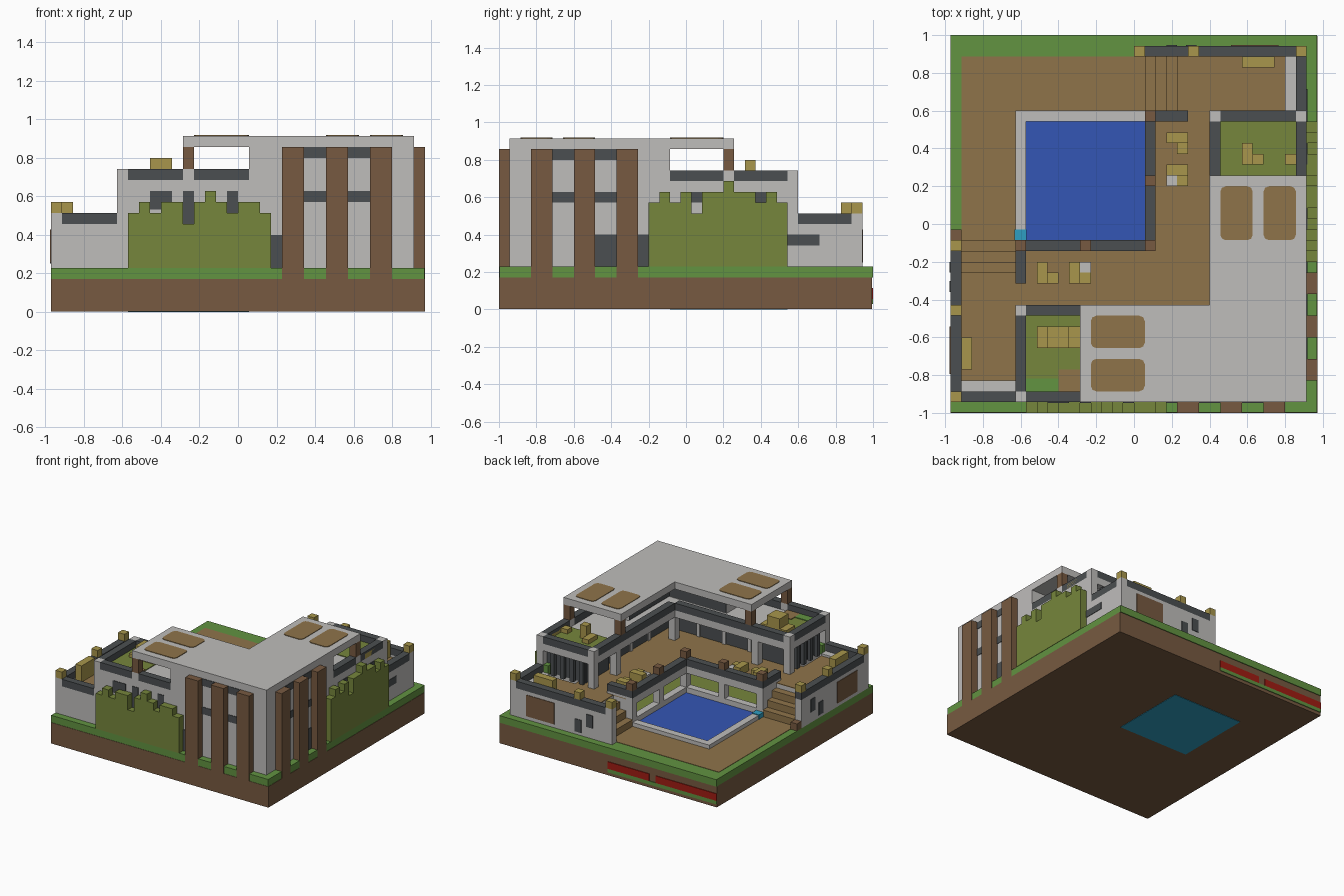
import bpy
import bmesh

if "Cube" in bpy.data.objects:
    bpy.data.objects.remove(bpy.data.objects["Cube"], do_unlink=True)

UNIT = 2 / 35          # one building block
SPAN = 34              # blocks across the plan's mirrored square


def material(name, hex_code):
    channels = [int(hex_code[n:n + 2], 16) / 255 for n in range(0, 6, 2)]
    linear = [c / 12.92 if c < 0.04 else ((c + 0.055) / 1.055) ** 2.4 for c in channels]
    mat = bpy.data.materials.new(name)
    mat.use_nodes = True
    mat.diffuse_color = (*linear, 1)
    shader = next(n for n in mat.node_tree.nodes if n.type == 'BSDF_PRINCIPLED')
    shader.inputs["Base Color"].default_value = (*linear, 1)
    return mat


wall = material("pale wall", "bfbdbb")
dark = material("dark slate", "4b4f51")
wood = material("brown wood", "775a41")
grass = material("grass green", "629341")
tan = material("tan planks", "8f744a")
leaf = material("olive leaf", "76863c")
gold = material("yellow timber", "a8964c")
water = material("blue water", "3456b5")
cyan = material("cyan water", "2f9fc2")
red = material("red band", "a01c12")


def twin_of(box):
    """Reflect a box across the plan's diagonal."""
    a, b, c, d, low, high = box
    return SPAN - d, SPAN - c, SPAN - b, SPAN - a, low, high


def part(name, mat, boxes, twin=True, rounded=0):
    """Boxes given in blocks as left, right, front, back, bottom, top."""
    if twin:
        boxes = list(boxes) + [twin_of(b) for b in boxes]
    bm = bmesh.new()
    for a, b, c, d, low, high in boxes:
        new = bmesh.ops.create_cube(bm, size=1)["verts"]
        for v in new:
            v.co.x = ((a + b) / 2 + v.co.x * (b - a) - SPAN / 2) * UNIT
            v.co.y = ((c + d) / 2 + v.co.y * (d - c)) * UNIT - 1
            v.co.z = ((low + high) / 2 + v.co.z * (high - low)) * UNIT
    if rounded:
        upright = [e for e in bm.edges if abs(e.verts[0].co.z - e.verts[1].co.z) > 0.001]
        bmesh.ops.bevel(bm, geom=upright, offset=rounded * UNIT, segments=2,
                        profile=0.5, affect='EDGES')
    mesh = bpy.data.meshes.new(name)
    bm.to_mesh(mesh)
    bm.free()
    mesh.materials.append(mat)
    obj = bpy.data.objects.new(name, mesh)
    bpy.context.scene.collection.objects.link(obj)
    return obj


def cubes(spots, low, high):
    """Single-block columns at the given plan spots."""
    return [(i, i + 1, j, j + 1, low, high) for i, j in spots]


# Ground, with the pool floor showing underneath
part("earth_base", wood, [(0, 34, 0, 34.9, 0.05, 3)], twin=False)
part("lawn", grass, [(0, 33.95, 0.05, 35, 3, 4)], twin=False)
part("pool_floor", cyan, [(7, 18, 16, 27, 0, 0.1)], twin=False)
part("lower_planting", grass, [(0, 17, 34.9, 35, 0.5, 1)], twin=False)
part("red_bands", red, [(0, 9.5, 34.9, 35, 1, 2), (10.5, 17, 34.9, 35, 1, 2)], twin=False)
part("paving", tan, [(1, 18, 16, 33, 4, 4.05)], twin=False)
part("shaded_floor", leaf, [(6, 27, 7, 16, 4, 4.1)])

# Pool
part("pool_water", water, [(7, 18, 16, 27, 4, 4.25)], twin=False)
part("pool_rim", wall, [(6, 18, 27, 28, 4, 4.6)])
part("pool_back_wall", wall, [(6, 19, 15, 16, 4, 5)])
part("water_spout", cyan, [(5.95, 7.05, 16, 17, 4, 4.7)], twin=False)

# Low wings with decks, outer walls and stairs
part("wing_block", wall, [(0, 6, 1, 13, 4, 7.6)])
part("wing_outer_wall", wall, [(0, 1, 1, 16, 4, 8), (0, 6, 1, 2, 4, 8),
                               (0, 1, 1, 2, 8, 9), (1, 6, 2, 3, 7, 8)])
part("back_wall_end", wall, [(17, 18, 33, 34, 4, 9)], twin=False)
part("left_wall_step", wood, [(0, 1, 16, 17, 4, 5)], twin=False)
part("wing_deck", tan, [(1, 6, 3, 13, 7.6, 7.7)])
part("wing_railing", dark, [(0, 1, 2, 16, 8, 9), (1, 6, 1, 2, 8, 9)])
part("stairs", tan, [(1, 6, 13 + s, 14 + s, 4, 7 - s) for s in range(3)])
part("stair_wall", wall, [(6, 7, 12, 16, 4, 8)])
part("stair_railing", dark, [(6, 7, 12, 15, 8, 9)])
part("garage_door", wood, [(-0.08, 0, 3.6, 8, 4.5, 7.5)])
part("wing_windows", dark, [(-0.08, 0, 11.2, 12.2, 4.4, 6.2), (-0.08, 0, 13, 14, 5.5, 7.3)])
lanterns = [(0, 1), (0, 9), (0, 15), (17, 33), (22, 33), (32, 33)]
part("lanterns", gold, cubes(lanterns, 9, 10), twin=False)

# Main deck overlooking the pool
part("deck_slab", wall, [(6, 27, 7, 15, 7, 7.6), (6, 19, 15, 16, 7, 8)])
part("deck_planks", tan, [(6, 27, 7, 15, 7.6, 7.7)])
part("deck_railing", dark, [(6, 19, 15, 16, 8, 9)])
rail_spots = [(6, 15), (12, 15), (18, 15)]
part("deck_columns", wall, cubes(rail_spots, 4, 7))
part("railing_posts", wood, cubes(rail_spots, 9, 10))

# Middle terraces
part("terrace_core", wall, [(7, 12, 1, 8, 4, 11), (6, 12, 1, 2, 4, 12)])
part("terrace_slab", wall, [(6, 12, 1, 10, 11, 12)])
part("terrace_columns", wall, cubes([(6, 9), (11, 9)], 7, 11))
part("terrace_corners", wall, cubes([(6, 1), (6, 9), (12, 1)], 12, 13))
part("terrace_railing", dark, [(7, 12, 1, 2, 12, 13), (6, 7, 2, 9, 12, 13),
                               (7, 24, 9, 10, 12, 13), (13, 18, 1, 2, 12, 13)])
part("terrace_lawn", leaf, [(7, 12, 2, 9, 12, 12.1)])
part("terrace_glass", dark, [(6.9, 7, 2, 8, 7.7, 10.8), (7, 12, 8, 8.1, 7.7, 10.8)])
part("terrace_slats", dark, [(6.2, 6.7, j, j + 0.6, 7.7, 11) for j in (3, 4.5, 6, 7.5)])
part("terrace_shrub", grass, [(6.1, 6.9, 2, 2.7, 7.7, 9)])

# Tall corner house
part("house_core", wall, [(12, 33, 1, 7, 4, 11), (18, 33, 1, 7, 12, 15)])
part("house_floor", wall, [(12, 33, 1, 10, 11, 12)])
part("house_roof", wall, [(12, 33, 1, 10, 15, 16)])
part("inner_column", wall, cubes([(24, 9)], 7.7, 11), twin=False)
part("house_glass", dark, [(13, 27, 7, 7.1, 7.7, 10.8), (18, 27, 7, 7.1, 12.1, 14.8)])
part("house_mullions", wall, [(i, i + 0.5, 7, 7.3, 7.7, 11) for i in (14, 18, 22)])
part("roof_posts", wood, cubes([(12, 1), (12, 9)], 13, 15))
part("skylights", tan, [(13, 18, j, j + 3, 16, 16.08) for j in (2, 6)], rounded=0.5)

# Street facades
part("facade_pillars", wood, [(i, i + 2, 0, 1, 3, 15) for i in (21, 25, 29)])
part("facade_bands", dark, [(i, i + 2, 0.93, 1, k, k + 1) for i in (23, 27) for k in (10, 14)])
part("facade_windows", dark, [(9, 11, 0.93, 1, 9.3, 11), (12, 13, 0.93, 1, 8, 11),
                              (16, 17, 0.93, 1, 9, 11)])
part("front_door", dark, [(20, 21, 0.93, 1, 4, 7)], twin=False)
part("side_glazing", dark, [(33, 33.07, 9, 14, 4, 7), (33, 33.07, 27, 30, 6, 7),
                            (33, 33.07, 18, 19, 10, 11)], twin=False)
front_tops = [9, 10, 9, 10, 10, 8, 10, 11, 10, 9, 10, 10, 9]
side_tops = [10, 11, 10, 11, 9, 11, 11, 12, 11, 11, 10, 11, 10]
part("front_hedge", leaf, [(7 + n, 8 + n, 0, 1, 4, top)
                           for n, top in enumerate(front_tops)], twin=False)
part("side_hedge", leaf, [(33, 34, 14 + n, 15 + n, 4, top)
                          for n, top in enumerate(side_tops)], twin=False)

# Furniture
part("deck_seats", gold, [(20, 22, 25, 26, 7.7, 8.8), (21, 22, 24, 25, 7.7, 8.5),
                          (20, 22, 22, 23, 7.7, 8.8), (21, 22, 21, 22, 7.7, 8.5)])
part("deck_tables", wall, cubes([(20, 21)], 7.7, 8.4))
part("deck_crates", gold, cubes([(27, 32), (28, 32), (29, 32)], 7.7, 10))
part("left_terrace_table", gold, [(9, 11, 6, 8, 12, 14), (8, 12, 6, 8, 12, 12.6)], twin=False)
part("back_terrace_seats", gold, [(27, 28, 23, 25, 12, 12.7), (28, 29, 23, 24, 12, 14),
                                  (31, 32, 23, 24, 12, 12.7), (32, 33, 23, 26, 12, 12.7)],
     twin=False)
part("left_soil_patch", tan, [(10, 12, 2, 4, 12, 12.2)], twin=False)
part("left_grass_patch", grass, [(7, 10, 2, 3.2, 12, 12.2)], twin=False)
